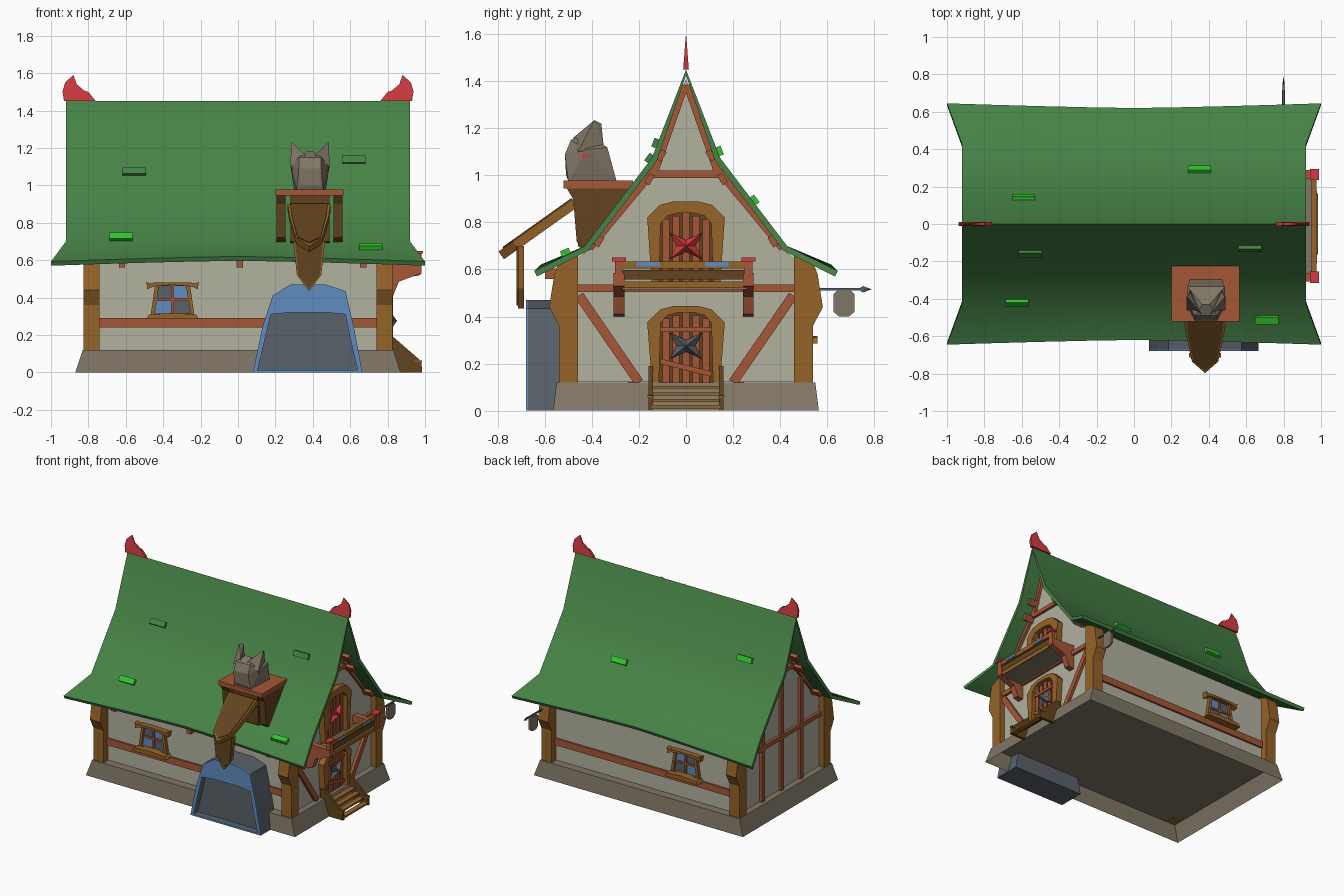
import bpy, bmesh, math
from mathutils import Vector

if "Cube" in bpy.data.objects:
    bpy.data.objects.remove(bpy.data.objects["Cube"])


def material(name, r, g, b):
    lin = [((c / 255 + 0.055) / 1.055) ** 2.4 for c in (r, g, b)]
    m = bpy.data.materials.new(name)
    m.diffuse_color = (*lin, 1)
    m.use_nodes = True
    m.node_tree.nodes["Principled BSDF"].inputs["Base Color"].default_value = m.diffuse_color
    return m


GREEN = material("roof_green", 70, 130, 70)
MOSS = material("bright_green", 50, 198, 45)
BROWN = material("warm_wood", 150, 99, 40)
DARK = material("dark_wood", 98, 67, 30)
RUST = material("red_brown_wood", 165, 87, 55)
WALL = material("plaster", 178, 178, 160)
STONE = material("stone", 128, 118, 102)
RED = material("red", 212, 60, 64)
BLUE = material("blue", 95, 140, 192)
SLATE = material("slate", 90, 97, 106)


def finish(name, bm, mat):
    bmesh.ops.recalc_face_normals(bm, faces=bm.faces)
    me = bpy.data.meshes.new(name)
    bm.to_mesh(me)
    bm.free()
    me.materials.append(mat)
    ob = bpy.data.objects.new(name, me)
    bpy.context.collection.objects.link(ob)
    return ob


def solid(name, polys, axis, a, b, mat):
    """Extrude 2D polygons along an axis from a to b."""
    place = {"x": lambda p, t: (t, p[0], p[1]), "y": lambda p, t: (p[0], t, p[1]),
             "z": lambda p, t: (p[0], p[1], t)}[axis]
    bm = bmesh.new()
    for poly in polys:
        lo = [bm.verts.new(place(p, a)) for p in poly]
        hi = [bm.verts.new(place(p, b)) for p in poly]
        bm.faces.new(lo)
        bm.faces.new(hi)
        for i in range(len(poly)):
            j = (i + 1) % len(poly)
            bm.faces.new((lo[i], lo[j], hi[j], hi[i]))
    return finish(name, bm, mat)


def box(name, x0, x1, y0, y1, z0, z1, mat):
    return solid(name, [[(x0, y0), (x1, y0), (x1, y1), (x0, y1)]], "z", z0, z1, mat)


def ring(outer, inner, closed=False):
    n = len(outer)
    return [[outer[i], outer[(i + 1) % n], inner[(i + 1) % n], inner[i]]
            for i in range(n if closed else n - 1)]


def strip(p, q, w):
    """Quad polygon for a straight timber of width w."""
    p, q = Vector(p), Vector(q)
    d = (q - p).normalized() * w / 2
    n = Vector((-d.y, d.x))
    return [p + n, q + n, q - n, p - n]


def hull(name, pts, mat):
    bm = bmesh.new()
    for p in pts:
        bm.verts.new(p)
    bmesh.ops.convex_hull(bm, input=bm.verts)
    return finish(name, bm, mat)


def mirror(half):
    return half + [(-u, v) for u, v in reversed(half) if abs(u) > 1e-6]


# Hollow stone foundation (floor at the top, open below) and plaster walls
bm = bmesh.new()
loops = [[bm.verts.new((sx * x, sy * y, z)) for sx, sy in ((-1, -1), (1, -1), (1, 1), (-1, 1))]
         for x, y, z in ((0.87, 0.565, 0), (0.83, 0.55, 0.12))]
bm.faces.new(loops[1])
for i in range(4):
    j = (i + 1) % 4
    bm.faces.new((loops[0][i], loops[0][j], loops[1][j], loops[1][i]))
finish("foundation", bm, STONE)
solid("walls", [mirror([(0.49, 0.122), (0.49, 0.63), (0.41, 0.685), (0.13, 1.03), (0, 1.412)])],
      "x", -0.785, 0.785, WALL)

# Roof: concave slopes, flared eaves, smooth from ridge to eave
PROFILE = [(0, 1.45), (0.145, 1.075), (0.43, 0.70), (0.62, 0.62)]
bm = bmesh.new()
rows = []
for s, k in [(-1, 3), (-1, 2), (-1, 1), (1, 0), (1, 1), (1, 2), (1, 3)]:
    y, z = PROFILE[k]
    row = []
    for i in range(9):
        t = i / 4 - 1
        e = abs(t) ** 1.3 if k == 3 else 0
        row.append(bm.verts.new((t * (1.0 if k == 3 else 0.92), s * (y + 0.025 * e), z - 0.027 * e)))
    rows.append(row)
for r0, r1 in zip(rows, rows[1:]):
    for i in range(8):
        bm.faces.new((r0[i], r0[i + 1], r1[i + 1], r1[i]))
roof = finish("roof", bm, GREEN)
mod = roof.modifiers.new("thickness", "SOLIDIFY")
mod.thickness, mod.offset = 0.025, -1
bpy.context.view_layer.objects.active = roof
roof.select_set(True)
bpy.ops.object.modifier_apply(modifier=mod.name)
bpy.ops.object.shade_smooth_by_angle(angle=math.radians(36))

# Loose roof tiles
for x, y, m in [(-0.555, -0.15, GREEN), (0.62, -0.122, GREEN), (-0.625, -0.415, MOSS),
                (0.71, -0.51, MOSS), (0.35, 0.285, MOSS), (-0.59, 0.135, MOSS)]:
    for (ya, za), (yb, zb) in zip(PROFILE, PROFILE[1:]):
        if ya <= abs(y) <= yb:
            slope = (zb - za) / (yb - ya)
            t = box("roof_tile", -0.062, 0.062, -0.02, 0.02, -0.01, 0.02, m)
            t.location = (x, y, za + slope * (abs(y) - ya))
            t.rotation_euler.x = math.atan(slope * math.copysign(1, y))

# Ridge ornaments, tapering to the tip
for s in (-1, 1):
    pts = [(0.93, 1.45), (0.938, 1.50), (0.925, 1.55), (0.88, 1.59), (0.862, 1.54), (0.82, 1.505),
           (0.80, 1.50), (0.76, 1.45)]
    o = solid("ridge_ornament", [[(s * x, z) for x, z in pts]], "y", -0.012, 0.012, RED)
    for v in o.data.vertices:
        v.co.y *= 1 - (v.co.z - 1.45) / 0.16

# Corner posts, long wall beams and rafter ends
for s in (-1, 1):
    for t in (-1, 1):
        prof = [(0.46, 0.12), (0.54, 0.12), (0.54, 0.36), (0.582, 0.44), (0.56, 0.58),
                (0.54, 0.63), (0.46, 0.67)]
        solid("corner_post", [[(t * y, z) for y, z in prof]], "x", s * 0.74, s * 0.825, BROWN)
    box("long_wall_beam", -0.75, 0.75, s * 0.48, s * 0.505, 0.24, 0.29, RUST)
    if s < 0:
        for x in (-0.62, 0.01, 0.67):
            box("rafter_end", x - 0.017, x + 0.017, -0.60, -0.48, 0.56, 0.605, RUST)

# Gable timbers
for s in (-1, 1):
    a, b = s * 0.775, s * 0.805
    edge = []
    for t in (-1, 1):
        edge += [strip((t * 0.004, 1.385), (t * 0.128, 1.03), 0.03),
                 strip((t * 0.124, 1.035), (t * 0.41, 0.69), 0.03)]
        for y, z in ((0.105, 1.085), (0.155, 0.985), (0.37, 0.72)):
            solid("purlin_end", [strip((t * (y - 0.012), z + 0.02), (t * (y + 0.012), z - 0.02), 0.025)],
                  "x", a, s * 0.86, RUST)
    edge += [strip((-0.46, 0.52), (0.46, 0.52), 0.032), strip((-0.15, 1.005), (0.15, 1.005), 0.03)]
    if s > 0:
        edge += [strip((t * 0.455, 0.49), (t * 0.20, 0.12), 0.04) for t in (-1, 1)]
    else:
        edge += [strip((y, 0.12), (y, z), 0.035) for y, z in ((-0.23, 0.88), (0, 1.0), (0.23, 0.88))]
    solid("gable_timbers", edge, "x", a, b, RUST)

# Windows on both long walls
for s in (-1, 1):
    cx = -0.35
    out = [(cx - 0.118, 0.30), (cx + 0.118, 0.30), (cx + 0.092, 0.475), (cx - 0.092, 0.475)]
    inn = [(cx - 0.095, 0.315), (cx + 0.095, 0.315), (cx + 0.073, 0.462), (cx - 0.073, 0.462)]
    solid("window_frame", ring(out, inn, True), "y", s * 0.48, s * 0.515, BROWN)
    for t in (-1, 1):
        for z0, z1, m in ((0.31, 0.39, BLUE if t < 0 else SLATE), (0.39, 0.465, SLATE if t < 0 else BLUE)):
            w0, w1 = 0.098 - (z0 - 0.31) * 0.17, 0.098 - (z1 - 0.31) * 0.17
            solid("window_pane", [[(cx, z0), (cx + t * w0, z0), (cx + t * w1, z1), (cx, z1)]],
                  "y", s * 0.485, s * 0.499, m)
    solid("window_mullions", [strip((cx, 0.31), (cx, 0.465), 0.014),
                              strip((cx - 0.09, 0.39), (cx + 0.09, 0.39), 0.014)],
          "y", s * 0.485, s * 0.508, RUST)
    solid("window_sill", [[(cx + u, z) for u, z in mirror([(0.14, 0.285), (0.125, 0.31), (0, 0.318)])]],
          "y", s * 0.48, s * 0.56, BROWN)
    half = [(0, 0.468), (0.10, 0.46), (0.135, 0.445), (0.14, 0.485), (0.12, 0.475), (0.10, 0.48), (0, 0.482)]
    solid("window_lintel", [[(cx + t * u, z) for u, z in half] for t in (-1, 1)],
          "y", s * 0.48, s * 0.53, BROWN)

# Front hatch: blue rim around a slate recess
outer = [(0.08, 0), (0.13, 0.24), (0.185, 0.41), (0.28, 0.47), (0.47, 0.47), (0.575, 0.435), (0.62, 0.24), (0.665, 0)]
inner = [(0.105, 0.012), (0.145, 0.18), (0.175, 0.31), (0.27, 0.32), (0.48, 0.32), (0.575, 0.31), (0.60, 0.18), (0.64, 0.012)]
solid("hatch_body", [outer], "y", -0.48, -0.63, SLATE)
solid("hatch_side", ring(outer, inner, True), "y", -0.63, -0.672, SLATE)
solid("hatch_rim", ring(outer, inner, True), "y", -0.672, -0.68, BLUE)

# Statue platform on the front slope
box("platform", 0.20, 0.565, -0.52, -0.225, 0.945, 0.978, RUST)
solid("platform_base", [[(-0.47, 0.95), (-0.46, 0.70), (-0.40, 0.66), (-0.15, 0.95)]], "x", 0.28, 0.49, DARK)
for x in (0.205, 0.51):
    solid("platform_bracket", [[(-0.51, 0.95), (-0.48, 0.90), (-0.465, 0.72), (-0.42, 0.68), (-0.18, 0.95)]],
          "x", x, x + 0.05, DARK)

# Sloping and hanging boards
for k, (z0, z1, m) in {1.0: (-0.04, 0.0, BROWN), 0.88: (-0.02, 0.006, DARK)}.items():
    pts = [(0.115 * k, -0.01 / k), (0.105 * k, -0.12), (0.07 * k, -0.32), (0, -0.395 + 0.2 * (1 - k))]
    b = solid("sloping_board", [mirror(pts)], "z", z0, z1, m)
    b.location, b.rotation_euler.x = (0.38, -0.475, 0.905), math.atan2(0.22, 0.31)
    pts = [(0.085 * k, 0.70), (0.065 * k, 0.52), (0, 0.435 + 0.1 * (1 - k))]
    solid("hanging_board", [[(0.38 + u, z) for u, z in mirror(pts)]], "y", -0.69, -0.715 - z1, m)

# Faceted animal head statue
head = [(0.07, -0.50, 0.975), (0.085, -0.295, 0.975), (0.10, -0.335, 1.12), (0.05, -0.51, 1.0),
        (0.06, -0.515, 1.09), (0.06, -0.49, 1.15), (0.02, -0.43, 1.18), (0.105, -0.42, 1.11)]
hull("statue_head", [(0.385 + s * x, y, z) for s in (-1, 1) for x, y, z in head], STONE)
for s in (-1, 1):
    ear = [(0.105, -0.46, 1.10), (0.025, -0.48, 1.16), (0.085, -0.35, 1.12), (0.10, -0.39, 1.235), (0.085, -0.36, 1.22)]
    hull("statue_ear", [(0.385 + s * x, y, z) for x, y, z in ear], STONE)
box("statue_eyes", 0.285, 0.485, -0.443, -0.415, 1.075, 1.095, RED)

# Arched doors on the right gable, each with a star boss
for name, z0, h, zs, rim_w, m in (("upper_door", 0.53, 0.36, 0.70, 0.05, RED),
                                  ("lower_door", 0.12, 0.325, 0.275, 0.028, SLATE)):
    top = z0 + h
    out = mirror([(0.145, z0), (0.165, top - 0.07), (0.11, top - 0.015), (0.05, top)])
    inn = mirror([(0.115, z0), (0.108, top - rim_w - 0.045), (0.08, top - rim_w - 0.012), (0.035, top - rim_w)])
    solid(name + "_frame", ring(out, inn), "x", 0.775, 0.83, BROWN)
    solid(name + "_backing", [inn], "x", 0.775, 0.793, DARK)
    solid(name + "_planks", [strip((y, z0), (y, top - rim_w - abs(y) * 0.3), 0.03)
                             for y in (-0.086, -0.043, 0, 0.043, 0.086)], "x", 0.785, 0.805, RUST)
    if m is SLATE:
        solid(name + "_braces", [strip((-0.11, top - 0.10), (0.11, top - 0.10), 0.02),
                                 strip((-0.11, z0 + 0.09), (0.11, z0 + 0.035), 0.022)], "x", 0.79, 0.812, RUST)
    star = [(0.068, 0.055), (0, 0.025), (-0.068, 0.055), (-0.04, 0), (-0.068, -0.055), (0, -0.025),
            (0.068, -0.055), (0.04, 0)]
    bm = bmesh.new()
    rim = [bm.verts.new((0.812, y, zs + z)) for y, z in star]
    tip = bm.verts.new((0.85, 0, zs))
    bm.faces.new(rim)
    for i in range(8):
        bm.faces.new((rim[i], rim[(i + 1) % 8], tip))
    finish(name + "_star", bm, m)

# Balcony
box("balcony_floor", 0.78, 0.965, -0.27, 0.26, 0.515, 0.53, STONE)
for z0, z1, x1, m in ((0.522, 0.55, 0.975, BROWN), (0.557, 0.597, 0.968, DARK), (0.605, 0.635, 0.975, BROWN)):
    box("balcony_rail", 0.95, x1, -0.27, 0.25, z0, z1, m)
for y in (-0.16, 0.13):
    box("rail_inlay", 0.949, 0.979, y - 0.05, y + 0.05, 0.613, 0.632, BLUE)
for y in (-0.285, 0.265):
    solid("balcony_bracket", [[(0.78, 0.40), (0.83, 0.41), (0.86, 0.485), (0.98, 0.53), (0.98, 0.58), (0.78, 0.585)]],
          "y", y - 0.023, y + 0.023, RUST)
    box("balcony_post", 0.95, 0.98, y - 0.018, y + 0.018, 0.53, 0.64, RUST)
    box("post_cap", 0.942, 0.988, y - 0.03, y + 0.03, 0.635, 0.65, RED)

# Entrance steps
for i in range(4):
    x, z = 0.84 + i * 0.035, 0.105 - i * 0.028
    box("step", x, x + 0.04, -0.145, 0.145, z - 0.012, z, BROWN)
for y in (-0.16, 0.14):
    solid("stair_side", [[(0.80, 0.19), (0.83, 0.19), (0.98, 0.06), (0.985, 0), (0.86, 0), (0.80, 0.08)]],
          "y", y, y + 0.02, DARK)
    box("stair_cap", 0.94, 0.985, y - 0.004, y + 0.024, 0.055, 0.065, BROWN)

# Hanging sign at the back right corner
box("sign_rod", 0.795, 0.805, 0.53, 0.76, 0.511, 0.521, SLATE)
hull("sign_rod_tip", [(0.80, 0.79, 0.516), (0.80, 0.735, 0.516)] +
     [(0.80 + u, 0.752, 0.516 + v) for u, v in ((0.005, 0), (-0.005, 0), (0, 0.014), (0, -0.014))], SLATE)
solid("sign_board", [[(0.672 + u, z) for u, z in mirror([(0.03, 0.51), (0.045, 0.495), (0.045, 0.42), (0.02, 0.40)])]],
      "x", 0.792, 0.808, STONE)
